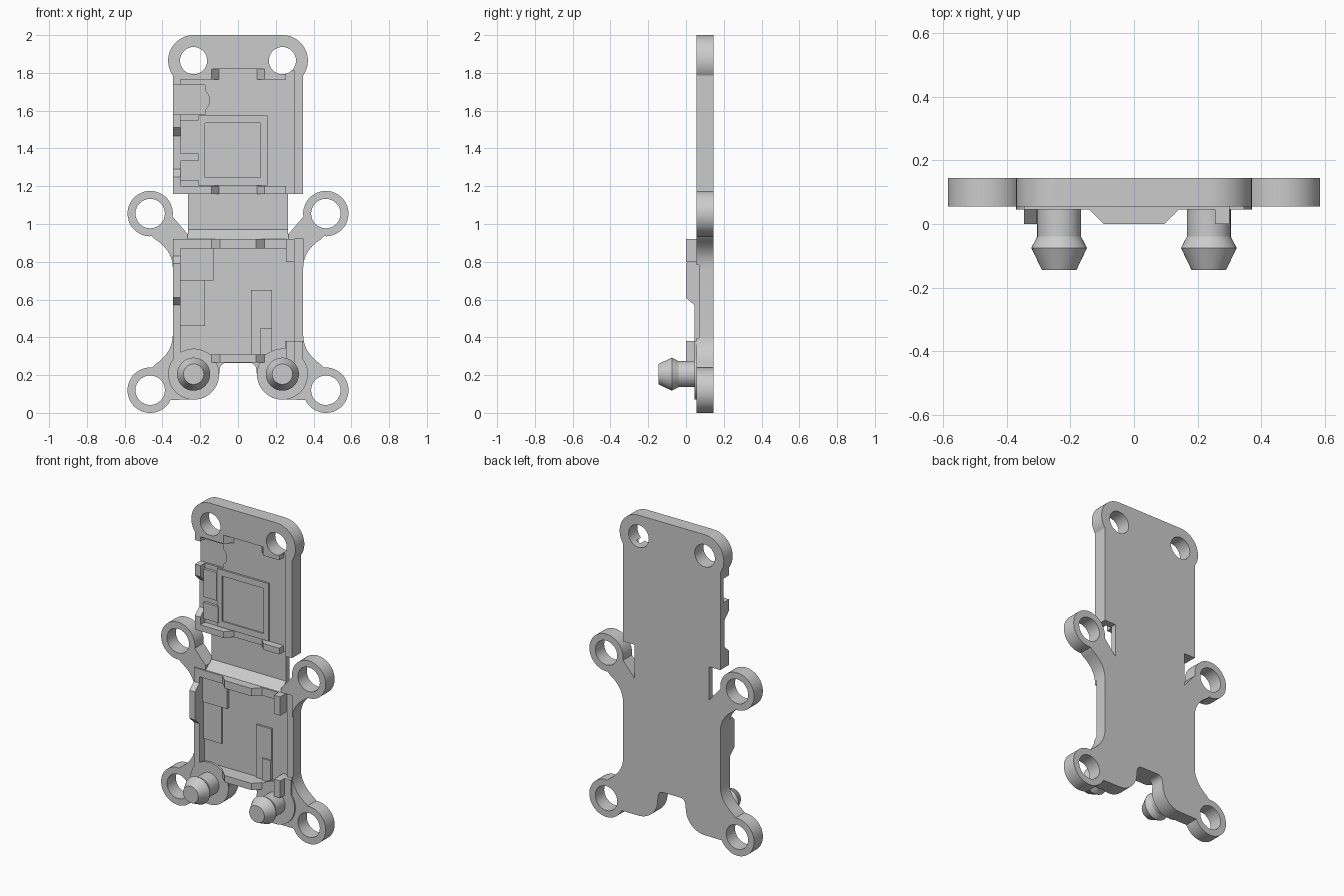
import bpy, bmesh
from math import cos, sin, pi, radians

if "Cube" in bpy.data.objects:
    bpy.data.objects.remove(bpy.data.objects["Cube"])


def arc(cx, cz, r, a0, a1, n=24):
    return [(cx + r * cos(radians(a0 + (a1 - a0) * i / n)),
             cz + r * sin(radians(a0 + (a1 - a0) * i / n))) for i in range(n + 1)]


def bez(p, c, q, n=10):
    return [tuple((1 - t) ** 2 * p[k] + 2 * t * (1 - t) * c[k] + t * t * q[k] for k in (0, 1))
            for t in [i / n for i in range(n + 1)]]


def prism(name, pts, a, b, axis='y'):
    """Extrude a 2D profile from a to b along an axis."""
    place = {'x': lambda p, d: (d, p[0], p[1]),
             'y': lambda p, d: (p[0], d, p[1]),
             'z': lambda p, d: (p[0], p[1], d)}[axis]
    bm = bmesh.new()
    lo = [bm.verts.new(place(p, a)) for p in pts]
    hi = [bm.verts.new(place(p, b)) for p in pts]
    bm.faces.new(lo)
    bm.faces.new(hi)
    for i in range(len(pts)):
        j = (i + 1) % len(pts)
        bm.faces.new((lo[i], lo[j], hi[j], hi[i]))
    bmesh.ops.recalc_face_normals(bm, faces=bm.faces)
    me = bpy.data.meshes.new(name)
    bm.to_mesh(me)
    bm.free()
    ob = bpy.data.objects.new(name, me)
    bpy.context.collection.objects.link(ob)
    return ob


def box(name, x0, x1, z0, z1, y0, y1):
    return prism(name, [(x0, z0), (x1, z0), (x1, z1), (x0, z1)], y0, y1)


def smooth(ob):
    bpy.ops.object.select_all(action='DESELECT')
    ob.select_set(True)
    bpy.context.view_layer.objects.active = ob
    bpy.ops.object.shade_smooth_by_angle(angle=radians(25))


# Back plate outline, right half, then mirrored
half = [(0, 2)] + arc(.235, 1.865, .135, 90, -35.4)
half += [(.345, 1.16), (.265, 1.16), (.265, .945)]
half += arc(.465, 1.055, .12, 188, -95, 40)
half += bez((.44, .92), (.345, .86), (.345, .765))
half += bez((.345, .415), (.345, .32), (.44, .255))
half += arc(.465, .12, .12, 95, -155, 40)
half += arc(.235, .205, .135, -90, -180, 16)
half += bez((.098, .215), (.098, .265), (.06, .265), 6) + [(0, .265)]
outline = half + [(-x, z) for x, z in half[-2:0:-1]]
plate = prism("back_plate", outline, .055, .145)

cutters = []


def cut_box(x0, x1, z0, z1, floor):
    cutters.append(box("cutter", x0, x1, z0, z1, -.2, floor))


# Mounting holes
for s in (-1, 1):
    for x, z, r in ((.235, 1.865, .072), (.465, 1.055, .078), (.465, .12, .078)):
        cutters.append(prism("cutter", arc(s * x, z, r, 0, 348.75, 31), 0, .3))

# Upper tray with connector opening and clip recesses
cut_box(-.305, .30, 1.20, 1.765, .10)
cut_box(.255, .30, 1.70, 1.81, .10)
cut_box(.255, .30, 1.14, 1.28, .10)
port = [(-.4, 1.58), (-.175, 1.58), (-.175, 1.60)] + arc(-.21, 1.655, .06, -50, 50, 10) \
    + [(-.175, 1.71), (-.175, 1.735), (-.4, 1.735)]
cutters.append(prism("cutter", port, -.2, .112))
slot = [(-.14, .04), (.14, .04), (.14, .055), (.10, .10), (-.10, .10), (-.14, .055)]
cutters.append(prism("cutter", slot, 1.74, 1.82, 'z'))
cutters.append(prism("cutter", slot, 1.14, 1.22, 'z'))
side_slot = [(.04, 1.25), (.055, 1.25), (.10, 1.29), (.10, 1.465), (.055, 1.51), (.04, 1.51)]
cutters.append(prism("cutter", side_slot, -.4, -.295, 'x'))

# Thin hinge strip with a ramp at its lower end
ramp = [(.04, .92), (.055, .92), (.11, .97), (.11, 1.16), (.04, 1.16)]
cutters.append(prism("cutter", ramp, -.268, .268, 'x'))

# Lower tray and its low right wall
cut_box(-.305, .30, .31, .87, .095)
cut_box(.295, .346, .38, .92, .07)

bpy.context.view_layer.objects.active = plate
for c in cutters:
    m = plate.modifiers.new("cut", 'BOOLEAN')
    m.operation = 'DIFFERENCE'
    m.solver = 'EXACT'
    m.object = c
    bpy.ops.object.modifier_apply(modifier=m.name)
    bpy.data.objects.remove(c)
smooth(plate)

# Upper tray pads
pad = box("chip_pad", -.21, .155, 1.205, 1.575, .088, .105)
well = box("cutter", -.175, .12, 1.245, 1.535, 0, .097)
bpy.context.view_layer.objects.active = pad
m = pad.modifiers.new("well", 'BOOLEAN')
m.solver = 'EXACT'
m.object = well
bpy.ops.object.modifier_apply(modifier=m.name)
bpy.data.objects.remove(well)
box("upper_side_pad", -.305, -.21, 1.37, 1.55, .083, .105)
box("upper_corner_pad", -.305, -.20, 1.23, 1.335, .083, .105)

# Lower tray pads
box("lower_corner_pad", -.305, -.13, .70, .87, .073, .10)
box("lower_side_pad", -.305, -.175, .46, .70, .083, .10)
box("lower_strip_pad", .07, .18, .31, .65, .083, .10)
box("lower_step_pad", .12, .18, .31, .45, .073, .10)

# Raised rim of the lower tray
box("rim_top", -.345, .30, .87, .92, .045, .06)
box("rim_left", -.345, -.305, .30, .88, .045, .06)
box("rim_bottom", -.345, .30, .266, .31, .045, .06)
box("rim_corner", .25, .345, .21, .38, .045, .06)
box("rim_corner_left", -.345, -.25, .21, .31, .045, .06)

# Snap ridges and clips that fit into the upper recesses
ridge = [(-.14, .05), (-.14, .045), (-.095, 0), (.095, 0), (.14, .045), (.14, .05)]
prism("ridge_top", ridge, .87, .92, 'z')
prism("ridge_bottom", ridge, .267, .31, 'z')
tab = [(.05, .57), (.045, .57), (0, .61), (0, .79), (.045, .83), (.05, .83)]
prism("side_tab", tab, -.345, -.305, 'x')
box("clip_top", .255, .30, .80, .92, 0, .10)
box("clip_bottom", .255, .30, .27, .38, 0, .10)

# Round bosses and push pins
prof = [(.069, .05), (.069, -.04), (.0875, -.075), (.054, -.145)]
for s, side in ((-1, "left"), (1, "right")):
    smooth(prism("boss_" + side, arc(s * .235, .205, .135, 0, 355, 71), .045, .06))
    bm = bmesh.new()
    rings = [[bm.verts.new((s * .235 + r * cos(2 * pi * i / 40), y, .205 + r * sin(2 * pi * i / 40)))
              for i in range(40)] for r, y in prof]
    for a, b in zip(rings, rings[1:]):
        for i in range(40):
            bm.faces.new((a[i - 1], a[i], b[i], b[i - 1]))
    bm.faces.new(rings[0])
    bm.faces.new(rings[-1])
    bmesh.ops.recalc_face_normals(bm, faces=bm.faces)
    me = bpy.data.meshes.new("push_pin_" + side)
    bm.to_mesh(me)
    bm.free()
    pin = bpy.data.objects.new("push_pin_" + side, me)
    bpy.context.collection.objects.link(pin)
    smooth(pin)
